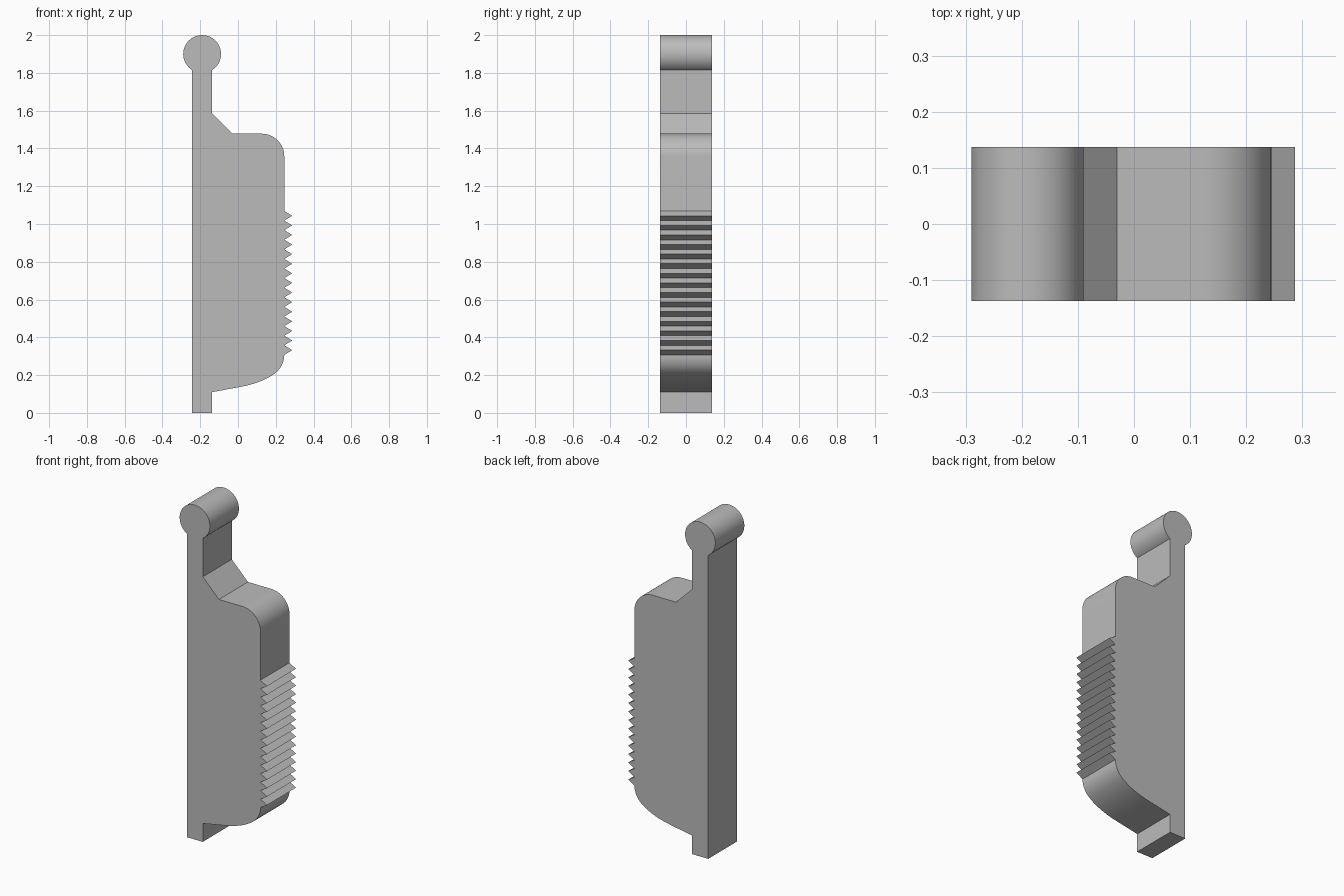
import bpy
import bmesh
from math import sin, cos, asin, pi, radians
from mathutils import Vector

if "Cube" in bpy.data.objects:
    bpy.data.objects.remove(bpy.data.objects["Cube"])

HALF_WIDTH = 0.137
STEM_X, STEM_HALF = -0.19, 0.053
KNOB_Z, KNOB_R = 1.9, 0.1
BODY_X, TIP_X = 0.245, 0.287
TEETH, TEETH_TOP, TEETH_BOTTOM = 15, 1.069, 0.307
CORNER_R = 0.12


def arc(cx, cz, r, start, end, steps):
    """Points on an arc from start to end, in radians."""
    angles = [start + (end - start) * i / steps for i in range(steps + 1)]
    return [(cx + r * cos(a), cz + r * sin(a)) for a in angles]


def bezier(a, b, c, steps):
    """Points on a quadratic curve."""
    a, b, c = Vector(a), Vector(b), Vector(c)
    ts = [i / steps for i in range(steps + 1)]
    return [tuple(a * (1 - t) ** 2 + b * 2 * t * (1 - t) + c * t * t) for t in ts]


left, right = STEM_X - STEM_HALF, STEM_X + STEM_HALF

# Stem foot and left side, then round knob on top
neck = asin(STEM_HALF / KNOB_R)
profile = [(right, 0), (left, 0)]
profile += arc(STEM_X, KNOB_Z, KNOB_R, -pi / 2 - neck, -2.5 * pi + neck, 48)

# Sloped shoulder and rounded upper corner of the body
profile += [(right, 1.585), (-0.03, 1.478)]
profile += arc(BODY_X - CORNER_R, 1.478 - CORNER_R, CORNER_R, pi / 2, 0, 14)

# Row of grip teeth
pitch = (TEETH_TOP - TEETH_BOTTOM) / TEETH
for i in range(TEETH):
    z = TEETH_TOP - i * pitch
    profile += [(BODY_X, z), (TIP_X, z - pitch / 2)]

# Rounded lower corner and curved underside
corner = arc(BODY_X - CORNER_R, TEETH_BOTTOM, CORNER_R, 0, radians(-51), 10)
profile += corner
profile += bezier(corner[-1], (0.135, 0.16), (0.01, 0.137), 10)[1:]
profile += [(right, 0.11)]

# Extrude the outline across the width
bm = bmesh.new()
face = bm.faces.new([bm.verts.new((x, -HALF_WIDTH, z)) for x, z in profile])
extruded = bmesh.ops.extrude_face_region(bm, geom=[face])
moved = [v for v in extruded["geom"] if isinstance(v, bmesh.types.BMVert)]
bmesh.ops.translate(bm, verts=moved, vec=(0, 2 * HALF_WIDTH, 0))
bmesh.ops.recalc_face_normals(bm, faces=bm.faces)
mesh = bpy.data.meshes.new("ribbed_clip")
bm.to_mesh(mesh)
bm.free()
clip = bpy.data.objects.new("ribbed_clip", mesh)
bpy.context.collection.objects.link(clip)

# Plain grey material
grey = bpy.data.materials.new("grey")
grey.use_nodes = True
color = (0.5, 0.5, 0.5, 1)
grey.diffuse_color = color
grey.node_tree.nodes["Principled BSDF"].inputs["Base Color"].default_value = color
mesh.materials.append(grey)

# Smooth curves, sharp corners
bpy.ops.object.select_all(action="DESELECT")
clip.select_set(True)
bpy.context.view_layer.objects.active = clip
bpy.ops.object.shade_smooth_by_angle(angle=radians(25))
